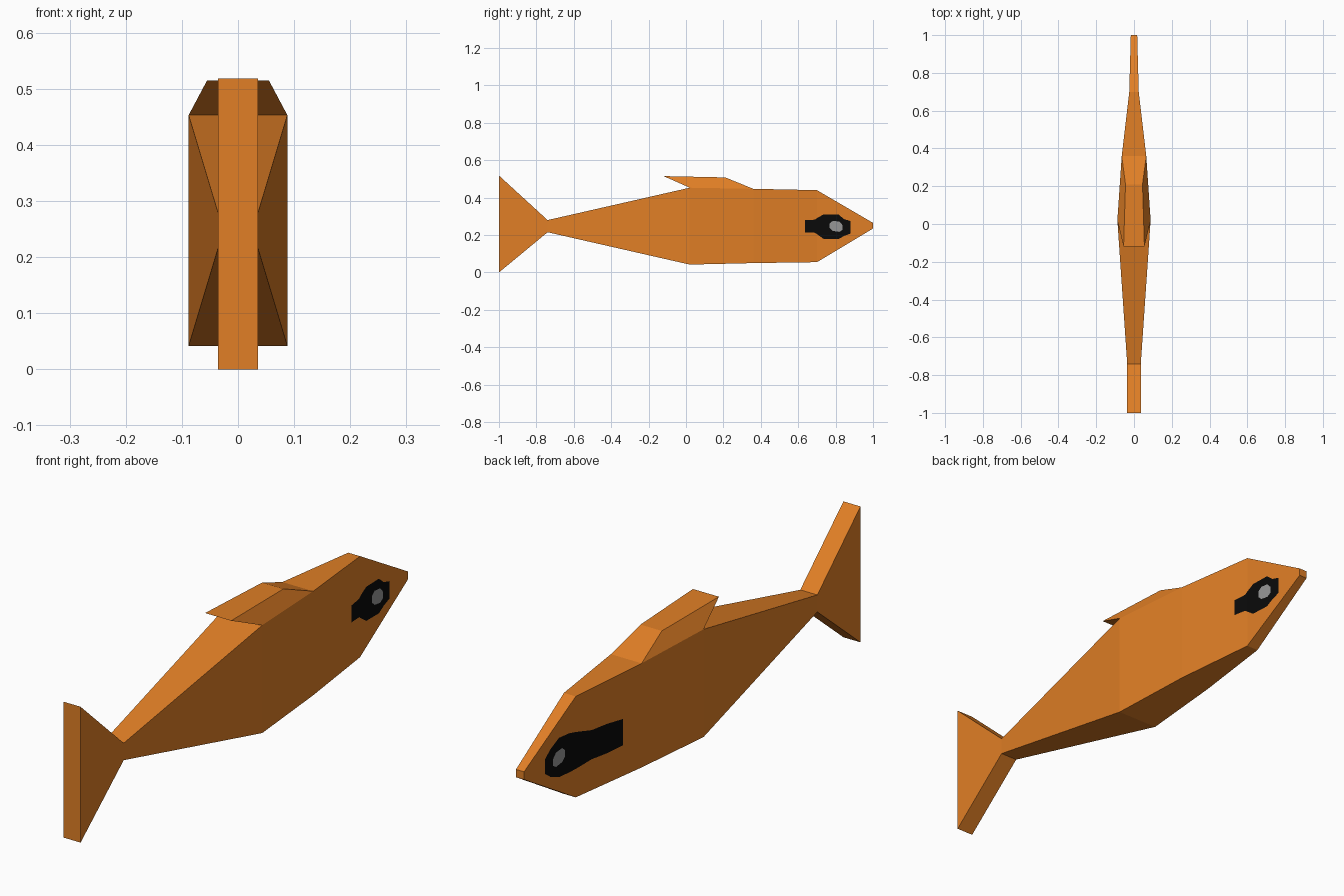
import bpy, bmesh

if "Cube" in bpy.data.objects:
    bpy.data.objects.remove(bpy.data.objects["Cube"])


def material(name, rgb):
    m = bpy.data.materials.new(name)
    m.diffuse_color = (*rgb, 1)
    m.use_nodes = True
    m.node_tree.nodes["Principled BSDF"].inputs["Base Color"].default_value = m.diffuse_color
    return m


ORANGE = material("orange", (0.75, 0.212, 0.019))
BLACK = material("black", (0.003, 0.003, 0.003))
GREY = material("grey", (0.31, 0.31, 0.31))

# Body sections: (y, half width, bottom z, top z)
TAIL_END = (-1.0, 0.036, 0.0, 0.518)
STATIONS = [(-0.74, 0.036, 0.215, 0.28), (0.02, 0.088, 0.042, 0.453),
            (0.36, 0.065, 0.05, 0.447), (0.70, 0.025, 0.055, 0.44),
            (1.0, 0.017, 0.235, 0.265)]


def finish(bm, name, mat, recalc=True):
    if recalc:
        bmesh.ops.recalc_face_normals(bm, faces=bm.faces[:])
    me = bpy.data.meshes.new(name)
    bm.to_mesh(me)
    bm.free()
    me.materials.append(mat)
    ob = bpy.data.objects.new(name, me)
    bpy.context.collection.objects.link(ob)
    return ob


def loft(name, stations, cap_start, cap_end, open_top=None):
    """Box sections joined along y; open_top leaves out one top face."""
    bm = bmesh.new()
    rings = [[bm.verts.new(p) for p in
              ((-w, y, lo), (w, y, lo), (w, y, hi), (-w, y, hi))]
             for y, w, lo, hi in stations]
    for i, (a, b) in enumerate(zip(rings, rings[1:])):
        for k in range(4):
            if not (k == 2 and i == open_top):
                j = (k + 1) % 4
                bm.faces.new((a[k], a[j], b[j], b[k]))
    if cap_start:
        bm.faces.new(rings[0])
    if cap_end:
        bm.faces.new(rings[-1])
    return finish(bm, name, ORANGE)


loft("body", STATIONS, False, True, open_top=1)
loft("tail_fin", [TAIL_END, STATIONS[0]], True, False)

# Swept-back dorsal fin growing from the open top of the body
bm = bmesh.new()
base = [bm.verts.new(p) for p in ((-0.088, 0.02, 0.453), (0.088, 0.02, 0.453),
                                  (0.065, 0.36, 0.447), (-0.065, 0.36, 0.447))]
top = [bm.verts.new(p) for p in ((-0.055, -0.12, 0.515), (0.055, -0.12, 0.515),
                                 (0.045, 0.21, 0.508), (-0.045, 0.21, 0.508))]
for k in range(4):
    j = (k + 1) % 4
    bm.faces.new((base[k], base[j], top[j], top[k]))
bm.faces.new(top)
finish(bm, "dorsal_fin", ORANGE, recalc=False)


def half_width(y):
    for (y0, w0, *_), (y1, w1, *_) in zip(STATIONS, STATIONS[1:]):
        if y <= y1:
            return w0 + (w1 - w0) * (y - y0) / (y1 - y0)
    return STATIONS[-1][1]


def side_plate(name, side, columns, lift, mat):
    """Thin marking that follows the flank, from (y, bottom z, top z) columns."""
    bm = bmesh.new()
    cols = [[bm.verts.new((side * (half_width(y) + lift), y, z)) for z in (lo, hi)]
            for y, lo, hi in columns]
    for a, b in zip(cols, cols[1:]):
        f = (a[0], b[0], b[1], a[1])
        bm.faces.new(f if side > 0 else f[::-1])
    finish(bm, name, mat, recalc=False)


# Eye patches, longer on the left flank
RIGHT = [(0.635, 0.215, 0.28), (0.69, 0.212, 0.282), (0.70, 0.205, 0.29),
         (0.735, 0.18, 0.31), (0.815, 0.178, 0.31), (0.845, 0.195, 0.285),
         (0.88, 0.208, 0.275)]
LEFT = [(0.46, 0.17, 0.27), (0.54, 0.168, 0.28), (0.62, 0.173, 0.284),
        (0.70, 0.165, 0.305), (0.74, 0.166, 0.315), (0.80, 0.17, 0.32),
        (0.85, 0.19, 0.295), (0.88, 0.212, 0.27)]
PUPIL = [(0.768, 0.238, 0.262), (0.785, 0.222, 0.276), (0.82, 0.217, 0.272),
         (0.838, 0.228, 0.252)]
for label, side, patch in (("right", 1, RIGHT), ("left", -1, LEFT)):
    side_plate(label + "_eye_patch", side, patch, 0.002, BLACK)
    side_plate(label + "_eye_highlight", side, PUPIL, 0.004, GREY)
